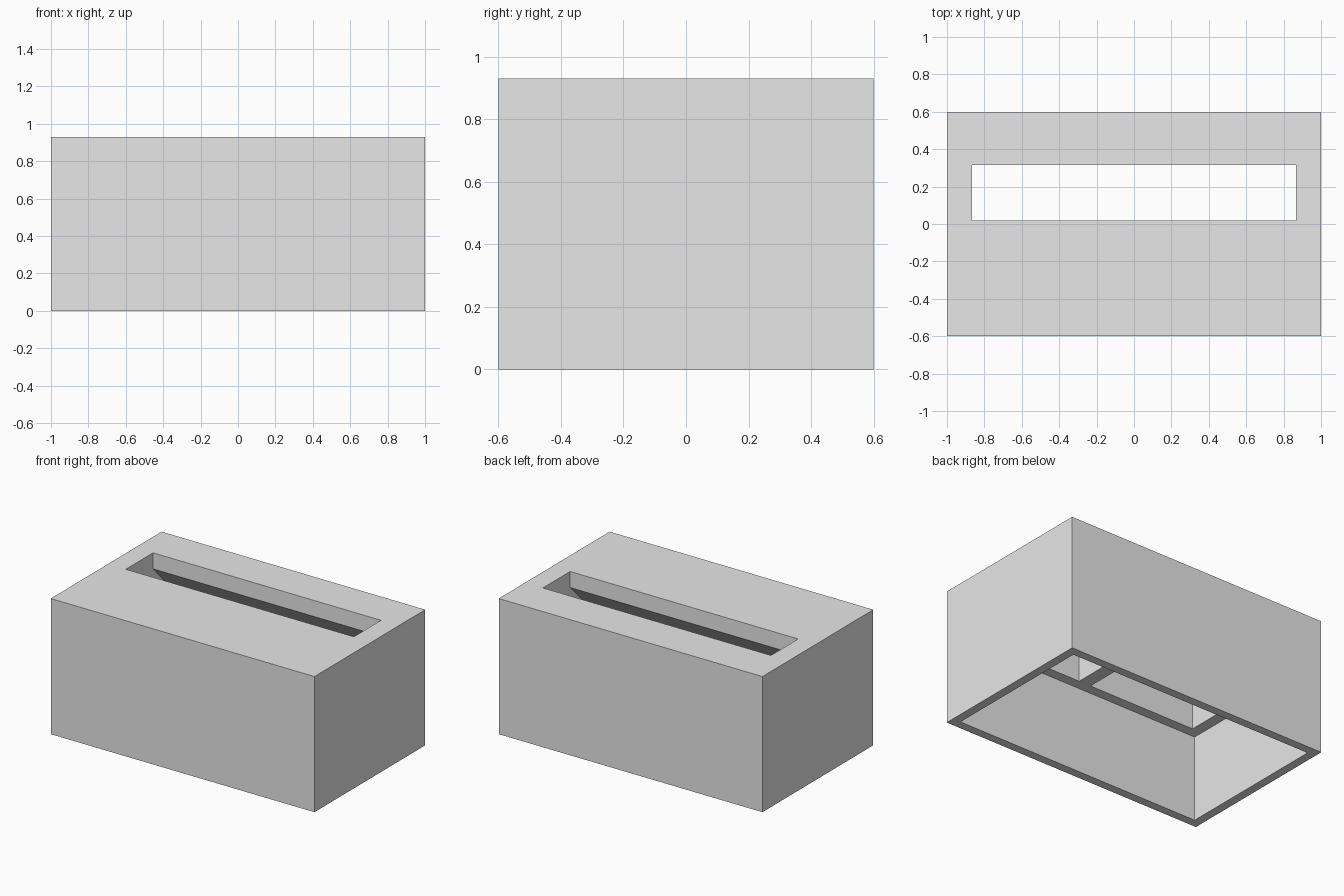
import bpy
import bmesh

if "Cube" in bpy.data.objects:
    bpy.data.objects.remove(bpy.data.objects["Cube"], do_unlink=True)

WIDTH, DEPTH, HEIGHT = 2.0, 1.2, 0.93
WALL = 0.06
CEILING = 0.59            # underside of the thick top
SLOT_X = 0.865
SLOT_FRONT, SLOT_BACK = 0.02, 0.315
SLOPE_TOP = 0.82          # where the slot starts to flare
FLARE = SLOPE_TOP - CEILING

grey = bpy.data.materials.new("light grey")
grey.use_nodes = True
grey.diffuse_color = (0.8, 0.8, 0.8, 1)
grey.node_tree.nodes["Principled BSDF"].inputs["Base Color"].default_value = (0.8, 0.8, 0.8, 1)


def prism(name, profile, x0, x1):
    """Extrude a (y, z) profile from x0 to x1."""
    bm = bmesh.new()
    face = bm.faces.new([bm.verts.new((x0, y, z)) for y, z in profile])
    ext = bmesh.ops.extrude_face_region(bm, geom=[face])
    moved = [g for g in ext["geom"] if isinstance(g, bmesh.types.BMVert)]
    bmesh.ops.translate(bm, vec=(x1 - x0, 0, 0), verts=moved)
    bmesh.ops.recalc_face_normals(bm, faces=bm.faces)
    mesh = bpy.data.meshes.new(name)
    bm.to_mesh(mesh)
    bm.free()
    mesh.materials.append(grey)
    obj = bpy.data.objects.new(name, mesh)
    bpy.context.collection.objects.link(obj)
    return obj


def rect(y0, y1, z0, z1):
    return [(y0, z0), (y1, z0), (y1, z1), (y0, z1)]


# Outer box
hx, hy = WIDTH / 2, DEPTH / 2
box = prism("box_cover", rect(-hy, hy, 0, HEIGHT), -hx, hx)

# Large cavity, open at the bottom
cutters = [prism("cavity_cutter", rect(WALL - hy, hy - WALL, -0.1, CEILING), WALL - hx, hx - WALL)]

# Slot through the top, flaring downwards at front and back
low = CEILING - 0.05
flare_profile = [
    (SLOT_FRONT, HEIGHT + 0.1), (SLOT_FRONT, SLOPE_TOP),
    (SLOT_FRONT - FLARE, CEILING), (SLOT_FRONT - FLARE, low),
    (hy - WALL - 0.005, low), (hy - WALL - 0.005, CEILING),
    (SLOT_BACK, SLOPE_TOP), (SLOT_BACK, HEIGHT + 0.1),
]
cutters.append(prism("slot_cutter", flare_profile, -SLOT_X, SLOT_X))

# Two blind pockets in the underside, split by a centre rib
for side, x0, x1 in (("right", -SLOT_X, -0.046), ("left", 0.046, SLOT_X)):
    cutters.append(prism(side + "_pocket_cutter", rect(-0.47, -0.24, low, 0.86), x0, x1))

for cutter in cutters:
    mod = box.modifiers.new(cutter.name, "BOOLEAN")
    mod.operation = "DIFFERENCE"
    mod.solver = "EXACT"
    mod.object = cutter

# Bake the cuts, then drop the cutters
bpy.context.view_layer.update()
evaluated = box.evaluated_get(bpy.context.evaluated_depsgraph_get())
final = bpy.data.meshes.new_from_object(evaluated)
box.modifiers.clear()
box.data = final
for cutter in cutters:
    bpy.data.objects.remove(cutter, do_unlink=True)
